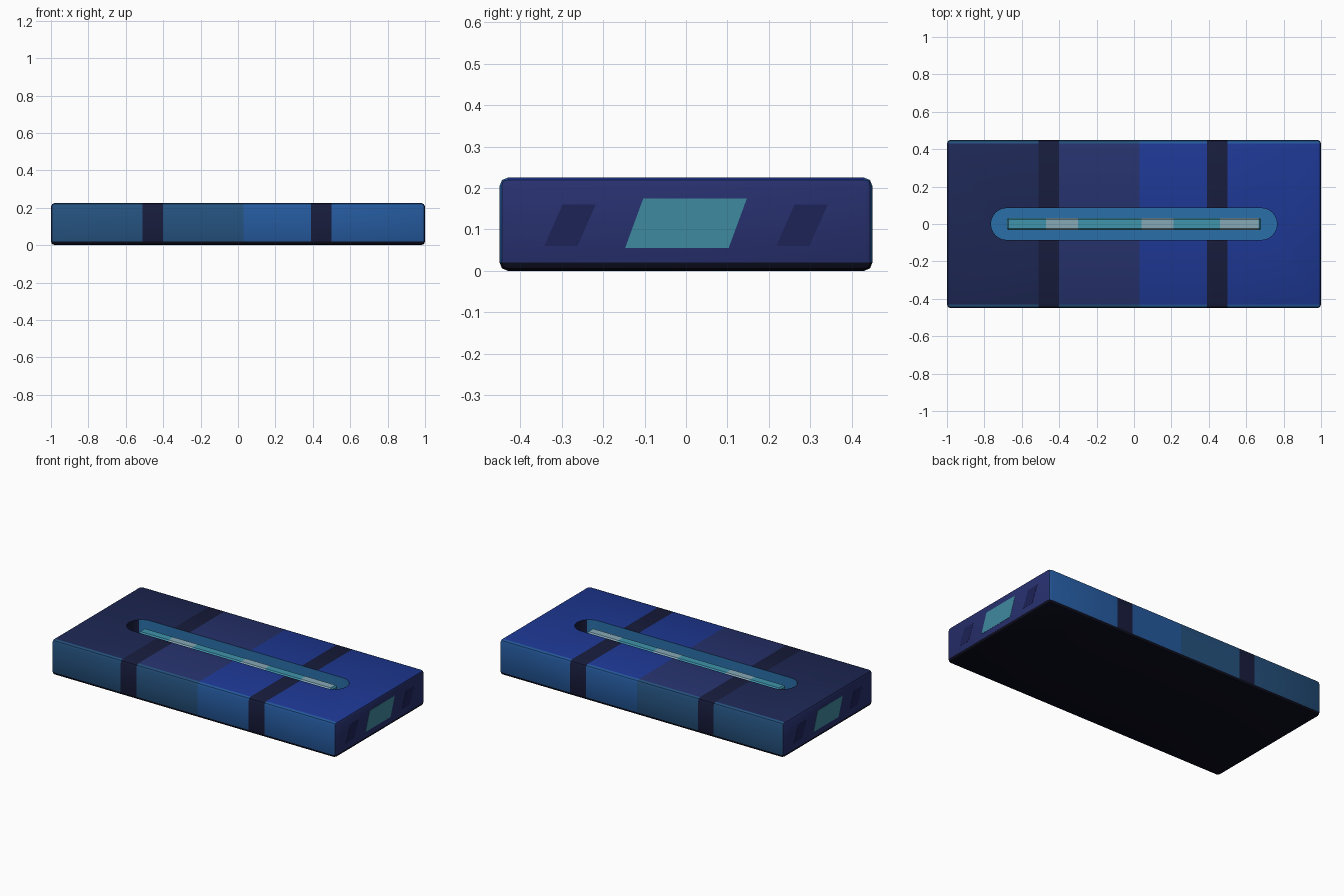
import bpy, bmesh, math
from mathutils import Matrix

if "Cube" in bpy.data.objects:
    bpy.data.objects.remove(bpy.data.objects["Cube"])

W, D, H = 2.0, 0.9, 0.225      # slab size
FLOOR, BAR_TOP = 0.13, 0.20    # slot floor and bar top heights


def mat(name, hexcol):
    m = bpy.data.materials.new(name)
    rgb = [int(hexcol[i:i + 2], 16) / 255 for i in (0, 2, 4)]
    m.diffuse_color = [((c + 0.055) / 1.055) ** 2.4 if c > 0.04 else c / 12.92 for c in rgb] + [1]
    m.use_nodes = True
    m.node_tree.nodes["Principled BSDF"].inputs["Base Color"].default_value = m.diffuse_color
    return m


NAMES = {"top_navy": "1d2754", "top_band": "171c3c", "top_violet": "26326c",
         "top_royal": "1e3894", "side_teal": "25527f", "side_blue": "255a9e",
         "end_violet": "27306e", "end_dark": "1d2357", "base_black": "0b0d1c",
         "slot_blue": "2a70aa", "bar_teal": "3f93ab", "bar_pale": "86a9b6",
         "glow_teal": "3f8aa0"}
M = {k: mat(k, v) for k, v in NAMES.items()}
KEYS = list(M)


def finish(bm, name):
    bmesh.ops.recalc_face_normals(bm, faces=bm.faces)
    me = bpy.data.meshes.new(name)
    bm.to_mesh(me)
    bm.free()
    ob = bpy.data.objects.new(name, me)
    bpy.context.collection.objects.link(ob)
    return ob


def box(x, y, z, bevel, segs=1):
    """Bevelled box spanning the given (min, max) ranges."""
    bm = bmesh.new()
    size = [b - a for a, b in (x, y, z)]
    mid = [(a + b) / 2 for a, b in (x, y, z)]
    bmesh.ops.create_cube(bm, size=1, matrix=Matrix.Translation(mid) @ Matrix.Diagonal((*size, 1)))
    bmesh.ops.bevel(bm, geom=bm.edges[:], offset=bevel, segments=segs, profile=0.5, affect='EDGES')
    return bm


def prism(points, shift):
    """Extrude a flat outline of 3D points along shift."""
    bm = bmesh.new()
    face = bm.faces.new([bm.verts.new(p) for p in points])
    ext = bmesh.ops.extrude_face_region(bm, geom=[face])
    bmesh.ops.translate(bm, vec=shift, verts=[v for v in ext["geom"] if isinstance(v, bmesh.types.BMVert)])
    return bm


def paint(ob, cuts, pick):
    """Split the mesh at x positions and colour each face by pick(normal, centre)."""
    bm = bmesh.new()
    bm.from_mesh(ob.data)
    for x in cuts:
        bmesh.ops.bisect_plane(bm, geom=bm.verts[:] + bm.edges[:] + bm.faces[:],
                               plane_co=(x, 0, 0), plane_no=(1, 0, 0))
    ob.data.materials.clear()
    for k in KEYS:
        ob.data.materials.append(M[k])
    for f in bm.faces:
        f.material_index = KEYS.index(pick(f.normal, f.calc_center_median()))
    bm.to_mesh(ob.data)
    bm.free()


def smooth(ob):
    bpy.ops.object.select_all(action='DESELECT')
    ob.select_set(True)
    bpy.context.view_layer.objects.active = ob
    bpy.ops.object.shade_smooth_by_angle(angle=math.radians(30))


# slab with a rounded slot cut into the top
slab = finish(box((-W / 2, W / 2), (-D / 2, D / 2), (0, H), 0.02, 2), "slab_body")
R, CX = 0.085, 0.68
outline = []
for side in (1, -1):
    for i in range(13):
        a = -math.pi / 2 + math.pi * i / 12
        outline.append((side * (CX + R * math.cos(a)), side * R * math.sin(a), FLOOR))
cutter = finish(prism(outline, (0, 0, 0.3)), "slot_cutter")
cutter.hide_render = True
mod = slab.modifiers.new("slot", 'BOOLEAN')
mod.object, mod.operation, mod.solver = cutter, 'DIFFERENCE', 'EXACT'
bpy.context.view_layer.objects.active = slab
bpy.ops.object.modifier_apply(modifier="slot")
bpy.data.objects.remove(cutter)


def slab_colour(n, c):
    if abs(c.x) < 0.78 and abs(c.y) < 0.09 and FLOOR - 0.01 < c.z < H - 0.005:
        return "top_band" if abs(n.x) > 0.7 else "slot_blue"
    if n.z < -0.3:
        return "base_black"
    if abs(n.x) > 0.5:
        return "end_violet"
    if -0.51 < c.x < -0.40 or 0.39 < c.x < 0.50:
        return "top_band"
    if abs(n.y) > 0.3:
        return "side_teal" if c.x < 0.03 else "side_blue"
    return "top_navy" if c.x < -0.5 else "top_violet" if c.x < 0.03 else "top_royal"


paint(slab, (-0.51, -0.40, 0.03, 0.39, 0.50), slab_colour)
smooth(slab)

# striped bar lying in the slot
bar = finish(box((-0.68, 0.68), (-0.032, 0.032), (FLOOR - 0.005, BAR_TOP), 0.008), "slot_bar")
stripes = ((-0.47, -0.30), (0.04, 0.21), (0.46, 0.665))
paint(bar, [x for s in stripes for x in s],
      lambda n, c: "bar_pale" if any(a < c.x < b for a, b in stripes) else "bar_teal")
smooth(bar)

# slanted inlays on both ends
for label, s in (("right", 1), ("left", -1)):
    for name, y, w, z0, z1, key in (("lamp", 0, 0.125, 0.055, 0.175, "glow_teal"),
                                    ("front_mark", -0.28, 0.04, 0.06, 0.16, "end_dark"),
                                    ("back_mark", 0.28, 0.04, 0.06, 0.16, "end_dark")):
        k = 0.022
        pts = [(s * 0.998, s * (y + dy), z) for dy, z in
               ((-w - k, z0), (w - k, z0), (w + k, z1), (-w + k, z1))]
        inlay = finish(prism(pts, (s * 0.003, 0, 0)), f"{label}_{name}")
        inlay.data.materials.append(M[key])
